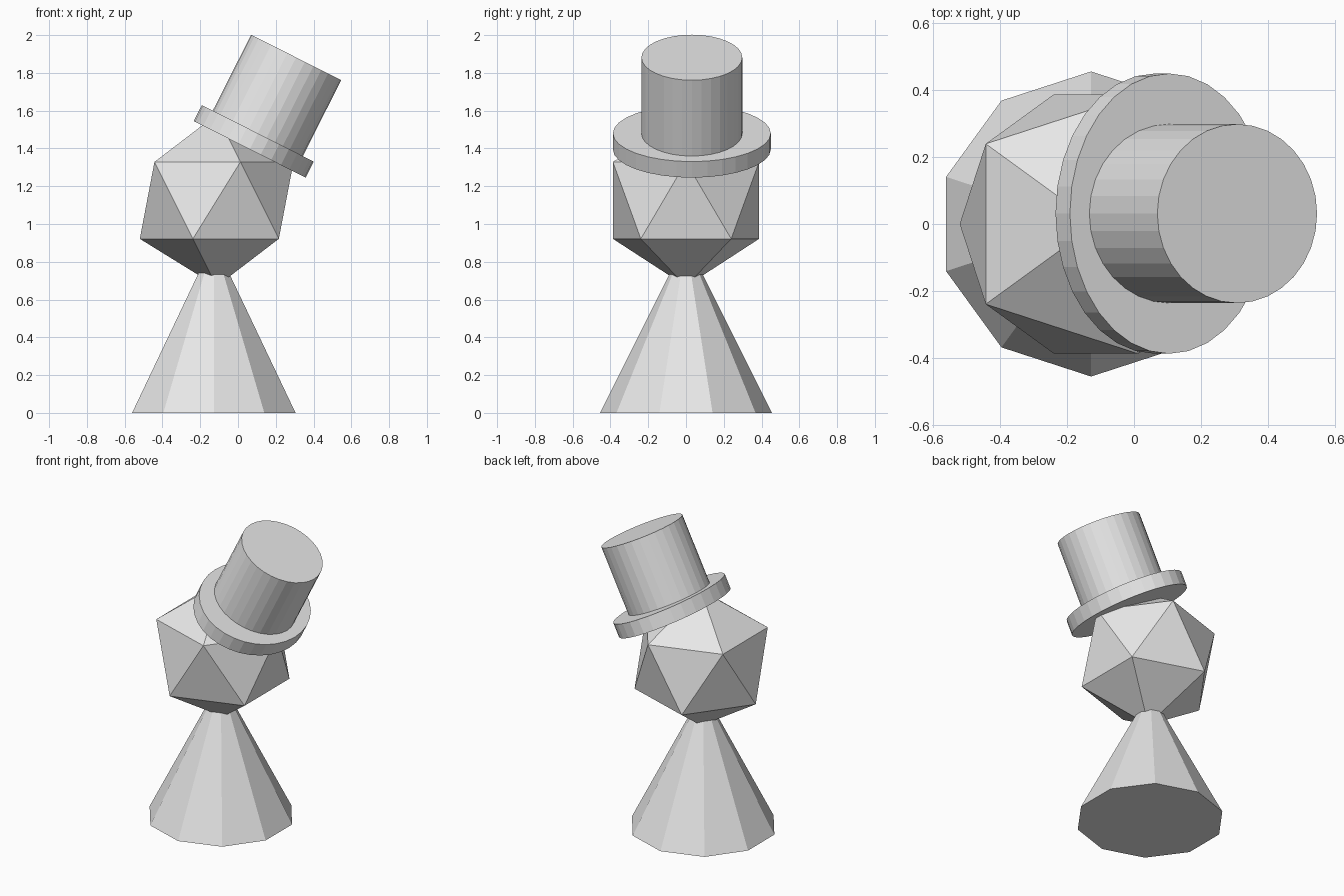
import bpy
from math import radians
from mathutils import Matrix, Vector

if "Cube" in bpy.data.objects:
    bpy.data.objects.remove(bpy.data.objects["Cube"], do_unlink=True)

# One plain grey for every part
grey = bpy.data.materials.new("plain_grey")
grey.use_nodes = True
colour = (0.8, 0.8, 0.8, 1.0)
grey.diffuse_color = colour
grey.node_tree.nodes["Principled BSDF"].inputs["Base Color"].default_value = colour


def finish(name):
    """Name the newest primitive and give it the flat grey."""
    part = bpy.context.object
    part.name = name
    part.data.materials.append(grey)
    return part


SIZE = 0.455
HAT_TILT = radians(26.8)
HAT_CENTRE = Vector((0.105, 0.031, 1.48))  # middle of the brim's upper face


def hat_disc(name, radius_x, radius_y, low, high):
    """Cylinder along the tilted hat axis, between two heights above the brim."""
    axis = Matrix.Rotation(HAT_TILT, 3, 'Y') @ Vector((0, 0, 1))
    bpy.ops.mesh.primitive_cylinder_add(
        vertices=32, radius=1, depth=1,
        location=HAT_CENTRE + axis * (low + high) / 2,
        rotation=(0, HAT_TILT, 0))
    part = finish(name)
    part.scale = (radius_x, radius_y, high - low)
    return part


# Ten-sided cone body, its tip buried in the head
bpy.ops.mesh.primitive_cone_add(vertices=10, radius1=SIZE, radius2=0,
                                depth=2 * SIZE, location=(-0.128, 0, SIZE))
finish("body")

# Faceted twenty-sided head
bpy.ops.mesh.primitive_ico_sphere_add(subdivisions=1, radius=SIZE,
                                      location=(-0.113, 0, 1.125))
finish("head")

# Tilted top hat with an oval brim
hat_disc("hat_brim", 0.332, 0.418, -0.095, 0)
hat_disc("hat_crown", 0.267, 0.267, -0.05, 0.45)
